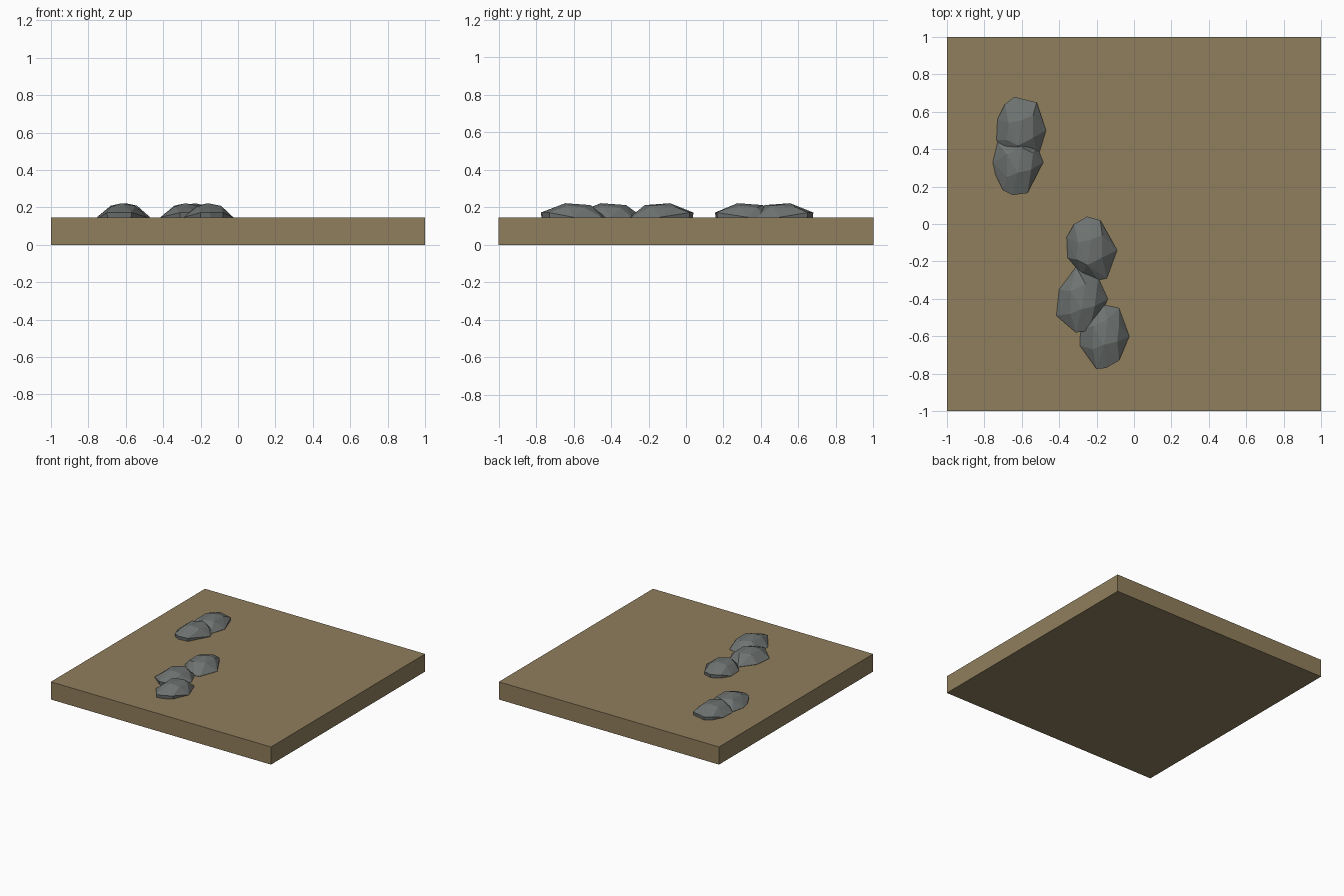
import bpy, bmesh

if "Cube" in bpy.data.objects:
    bpy.data.objects.remove(bpy.data.objects["Cube"])

def material(name, rgb):
    m = bpy.data.materials.new(name)
    m.diffuse_color = (*rgb, 1)
    m.use_nodes = True
    m.node_tree.nodes["Principled BSDF"].inputs["Base Color"].default_value = m.diffuse_color
    return m

dirt = material("dirt", (0.28, 0.21, 0.11))
stone = material("stone", (0.155, 0.17, 0.165))
TOP = 0.145

# Square ground slab
bpy.ops.mesh.primitive_cube_add(size=1, location=(0, 0, TOP / 2))
slab = bpy.context.object
slab.name = "ground_slab"
slab.scale = (2, 2, TOP)
slab.data.materials.append(dirt)

# Faceted crown shared by the stones, relative to the stone centre
CROWN = [(0.0, 0.045, 0.222), (-0.07, 0.03, 0.208), (-0.02, -0.09, 0.212),
         (0.06, -0.05, 0.209), (0.06, 0.07, 0.203), (-0.08, -0.06, 0.198)]

def rock(name, cx, cy, turn, outline):
    bm = bmesh.new()
    for x, y in outline:
        # The end beyond the peak has a raised blunt edge
        end = (y - cy) * turn > 0.12
        bm.verts.new((x, y, 0.172 if end else 0.147))
        bm.verts.new((cx + (x - cx) * 0.93, cy + (y - cy) * 0.93, 0.08))
    for x, y, z in CROWN:
        bm.verts.new((cx + turn * x, cy + turn * y, z))
        bm.verts.new((cx + turn * x, cy + turn * y, 0.225 - z))
    hull = bmesh.ops.convex_hull(bm, input=bm.verts)
    loose = {v for v in hull["geom_interior"] + hull["geom_unused"]
             if isinstance(v, bmesh.types.BMVert)}
    bmesh.ops.delete(bm, geom=list(loose), context='VERTS')
    bmesh.ops.recalc_face_normals(bm, faces=bm.faces)
    me = bpy.data.meshes.new(name)
    bm.to_mesh(me)
    bm.free()
    me.materials.append(stone)
    bpy.context.collection.objects.link(bpy.data.objects.new(name, me))

# Pair of stones at the back left
rock("stone_back", -0.60, 0.51, 1,
     [(-0.64, 0.68), (-0.52, 0.65), (-0.47, 0.50), (-0.51, 0.37),
      (-0.60, 0.34), (-0.70, 0.38), (-0.735, 0.45), (-0.73, 0.56), (-0.69, 0.64)])
rock("stone_back_inner", -0.62, 0.32, -1,
     [(-0.65, 0.155), (-0.57, 0.165), (-0.485, 0.33), (-0.52, 0.42),
      (-0.60, 0.46), (-0.73, 0.435), (-0.755, 0.33), (-0.74, 0.26), (-0.70, 0.18)])

# Group of three stones near the front
rock("stone_middle", -0.23, -0.13, 1,
     [(-0.25, 0.04), (-0.18, 0.02), (-0.09, -0.14), (-0.145, -0.29),
      (-0.19, -0.30), (-0.28, -0.27), (-0.355, -0.18), (-0.36, -0.07), (-0.32, 0.0)])
rock("stone_inner", -0.28, -0.41, -1,
     [(-0.31, -0.23), (-0.19, -0.29), (-0.14, -0.40), (-0.18, -0.50),
      (-0.24, -0.57), (-0.31, -0.58), (-0.415, -0.49), (-0.40, -0.35)])
rock("stone_front", -0.16, -0.60, -1,
     [(-0.17, -0.43), (-0.08, -0.45), (-0.025, -0.60), (-0.08, -0.73),
      (-0.15, -0.77), (-0.20, -0.775), (-0.29, -0.65), (-0.285, -0.55), (-0.23, -0.47)])
